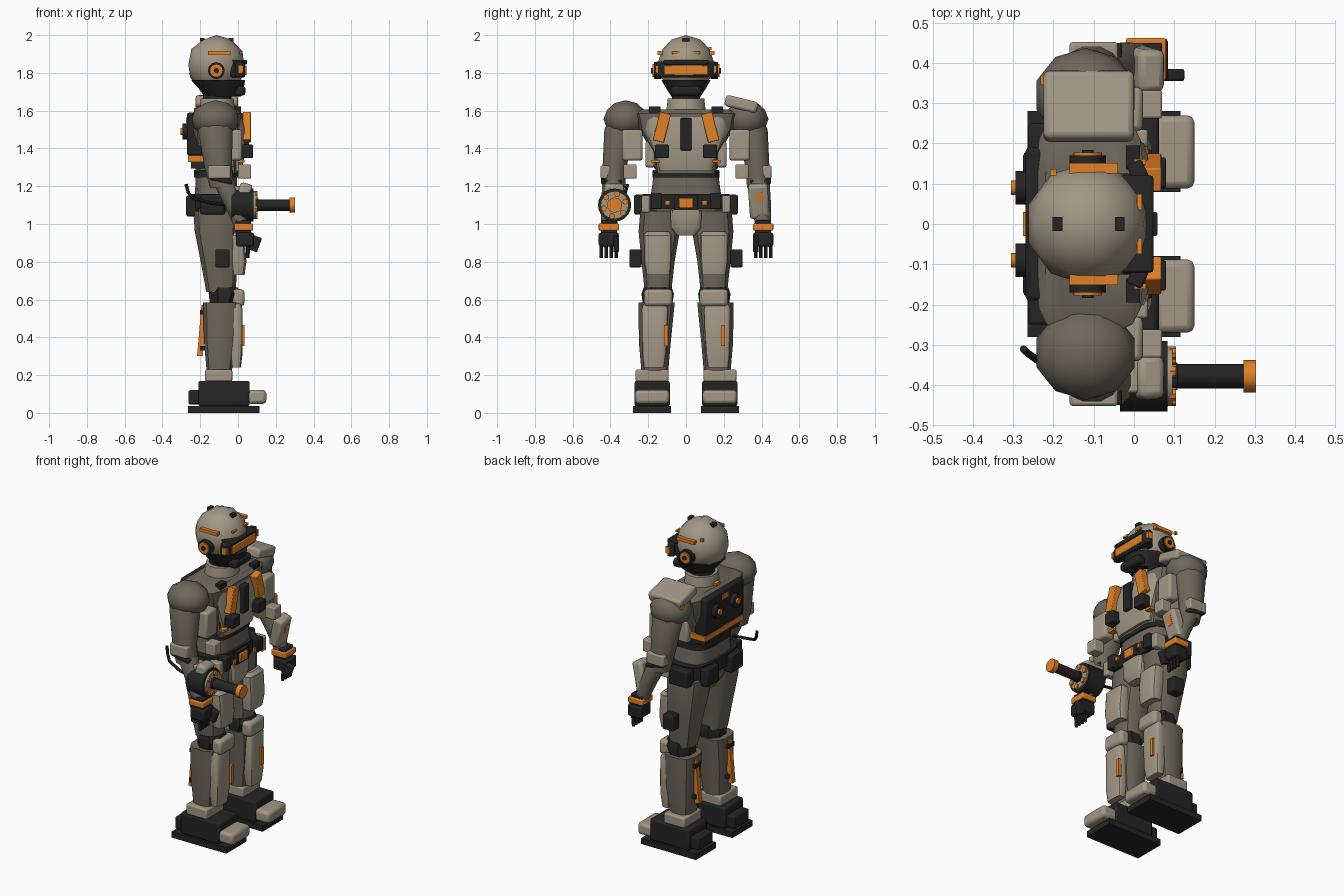
import bpy, bmesh, math
from mathutils import Vector, Euler

cube = bpy.data.objects.get("Cube")
if cube:
    bpy.data.objects.remove(cube, do_unlink=True)


def material(name, rgb):
    m = bpy.data.materials.new(name)
    m.use_nodes = True
    m.diffuse_color = (*rgb, 1)
    m.node_tree.nodes["Principled BSDF"].inputs["Base Color"].default_value = (*rgb, 1)
    return m


BEIGE = material("beige_armour", (.36, .31, .235))
BROWN = material("brown_suit", (.155, .133, .105))
DARK = material("dark_rubber", (.018, .018, .019))
ORANGE = material("orange_trim", (.75, .22, .02))


def finish(name, bm, mat, bevel=0, smooth=True):
    bmesh.ops.recalc_face_normals(bm, faces=bm.faces)
    me = bpy.data.meshes.new(name)
    bm.to_mesh(me)
    bm.free()
    me.materials.append(mat)
    ob = bpy.data.objects.new(name, me)
    bpy.context.collection.objects.link(ob)
    if bevel:
        mod = ob.modifiers.new("soft_edges", "BEVEL")
        mod.width, mod.segments = bevel, 2
    if smooth:
        bpy.ops.object.select_all(action="DESELECT")
        ob.select_set(True)
        bpy.context.view_layer.objects.active = ob
        bpy.ops.object.shade_smooth_by_angle(angle=math.radians(35))
    return ob


def box(name, x, y, z, mat, bevel=0, rot=(0, 0, 0)):
    """Box from its (low, high) range on each axis, turned about its centre."""
    bm = bmesh.new()
    bmesh.ops.create_cube(bm, size=1)
    turn = Euler([math.radians(a) for a in rot]).to_matrix()
    mid = Vector([(a + b) / 2 for a, b in (x, y, z)])
    for v in bm.verts:
        v.co = turn @ Vector([c * (b - a) for c, (a, b) in zip(v.co, (x, y, z))]) + mid
    return finish(name, bm, mat, bevel, bevel > 0)


def rod(name, a, b, r, mat, r2=None, sides=16):
    bm = bmesh.new()
    a, b = Vector(a), Vector(b)
    bmesh.ops.create_cone(bm, cap_ends=True, segments=sides, radius1=r,
                          radius2=r if r2 is None else r2, depth=(b - a).length)
    q = (b - a).to_track_quat("Z", "Y")
    for v in bm.verts:
        v.co = q @ v.co + (a + b) / 2
    return finish(name, bm, mat)


def loft(name, sections, mat, sides=12, square=1):
    """Skin over level sections (x, y, z, radius x, radius y)."""
    bm = bmesh.new()
    rings = []
    for x, y, z, rx, ry in sections:
        ring = []
        for i in range(sides):
            t = 2 * math.pi * (i + .5) / sides
            c, s = math.cos(t), math.sin(t)
            ring.append(bm.verts.new((x + rx * math.copysign(abs(c) ** square, c),
                                      y + ry * math.copysign(abs(s) ** square, s), z)))
        rings.append(ring)
    for lo, hi in zip(rings, rings[1:]):
        for i in range(sides):
            j = (i + 1) % sides
            bm.faces.new((lo[i], lo[j], hi[j], hi[i]))
    bm.faces.new(rings[0])
    bm.faces.new(rings[-1])
    return finish(name, bm, mat)


def ball(name, centre, size, mat):
    bm = bmesh.new()
    bmesh.ops.create_icosphere(bm, subdivisions=2, radius=1)
    for v in bm.verts:
        v.co = Vector([c * s for c, s in zip(v.co, size)]) + Vector(centre)
    return finish(name, bm, mat)


# Head and helmet
ball("helmet", (-.115, 0, 1.845), (.155, .152, .155), BEIGE)
loft("jaw_guard", [(-.08, 0, 1.675, .1, .08), (-.09, 0, 1.72, .125, .11),
                   (-.105, 0, 1.762, .148, .135)], DARK)
box("chin_mask", (-.02, .04), (-.08, .08), (1.68, 1.73), DARK, .015)
box("visor_frame", (-.04, .038), (-.125, .125), (1.775, 1.855), DARK, .012)
box("visor", (0, .045), (-.115, .115), (1.788, 1.84), ORANGE, .004)
box("visor_brow", (-.04, .048), (-.12, .12), (1.845, 1.868), DARK, .006)
box("helmet_sensor", (-.208, -.192), (.12, .136), (1.92, 1.936), ORANGE)
for x in (-.19, -.035):
    box("crown_stud", (x - .012, x + .012), (-.018, .018), (1.965, 1.985), DARK)
loft("neck", [(-.11, 0, 1.58, .1, .11), (-.11, 0, 1.665, .09, .1)], BEIGE)
rod("neck_seal", (-.11, 0, 1.65), (-.11, 0, 1.7), .075, DARK)
box("nape_light", (-.222, -.195), (-.02, .02), (1.598, 1.62), ORANGE)

# Torso
loft("torso", [(-.11, 0, 1.27, .115, .16), (-.11, 0, 1.38, .12, .18),
               (-.11, 0, 1.5, .135, .25), (-.11, 0, 1.585, .135, .268),
               (-.11, 0, 1.605, .11, .235)], BROWN, 16, .4)
loft("chest_plate", [(-.02, 0, 1.28, .04, .14), (-.02, 0, 1.36, .055, .16),
                     (-.02, 0, 1.5, .06, .215), (-.03, 0, 1.585, .05, .225)], BEIGE, 16, .45)
loft("abdomen", [(-.115, 0, 1.14, .115, .19), (-.115, 0, 1.25, .11, .175)], BROWN, 16, .6)
loft("waist_band", [(-.115, 0, 1.245, .12, .18), (-.115, 0, 1.285, .12, .178)], DARK, 16, .6)
box("chest_spine", (.02, .058), (-.03, .03), (1.39, 1.56), DARK, .005)
loft("belt", [(-.115, 0, 1.08, .13, .23), (-.115, 0, 1.16, .13, .23)], DARK, 16, .55)
box("belt_buckle_base", (0, .035), (-.06, .06), (1.075, 1.15), DARK)
box("belt_buckle", (.03, .045), (-.038, .038), (1.085, 1.138), ORANGE, .004)
loft("pelvis", [(-.11, 0, .95, .07, .06), (-.11, 0, 1.02, .11, .16),
                (-.11, 0, 1.09, .12, .21)], BROWN, 12, .7)
loft("groin_plate", [(-.02, 0, .94, .03, .05), (-.01, 0, .98, .04, .08),
                     (-.01, 0, 1.075, .04, .085)], BEIGE, 12, .5)

# Backpack
box("backpack", (-.27, -.19), (-.19, .19), (1.362, 1.59), DARK, .012)
box("backpack_trim", (-.266, -.12), (-.19, .19), (1.328, 1.362), ORANGE)
box("backpack_base", (-.25, -.15), (-.17, .17), (1.295, 1.335), DARK)
box("backpack_label", (-.276, -.268), (-.03, .03), (1.535, 1.565), ORANGE)

for s, side in ((1, "left"), (-1, "right")):
    def pair(name, x, y, z, mat, bevel=0, rot=(0, 0, 0)):
        return box(side + "_" + name, x, sorted((s * y[0], s * y[1])), z, mat, bevel,
                   (s * rot[0], rot[1], s * rot[2]))

    def limb(name, sections, mat, sides=12, square=1):
        return loft(side + "_" + name, [(x, s * y, z, a, b) for x, y, z, a, b in sections],
                    mat, sides, square)

    def stick(name, a, b, r, mat, r2=None, sides=12):
        return rod(side + "_" + name, (a[0], s * a[1], a[2]), (b[0], s * b[1], b[2]),
                   r, mat, r2, sides)

    # Earphones and helmet trim
    stick("ear_cup", (-.115, .13, 1.812), (-.115, .17, 1.812), .045, DARK)
    stick("ear_cap", (-.115, .16, 1.812), (-.115, .178, 1.812), .035, ORANGE)
    stick("ear_hub", (-.115, .17, 1.812), (-.115, .184, 1.812), .014, DARK)
    pair("cheek_pad", (-.01, .03), (.105, .155), (1.78, 1.86), DARK, .006, (0, 0, 25))
    pair("cheek_light", (0, .03), (.148, .162), (1.80, 1.84), ORANGE)
    pair("helmet_stripe", (-.16, -.04), (.125, .151), (1.895, 1.915), ORANGE)
    pair("helmet_brow_light", (.008, .02), (.035, .075), (1.9, 1.912), ORANGE)

    # Chest kit
    pair("chest_strap", (.025, .068), (.098, .158), (1.435, 1.59), ORANGE, .004, (14, 0, 0))
    pair("chest_pouch", (.02, .08), (.09, .165), (1.35, 1.42), DARK, .006)
    pair("collar_clip", (-.02, .015), (.135, .195), (1.59, 1.622), DARK)
    pair("rib_light", (0, .035), (.14, .185), (1.325, 1.34), ORANGE)
    pair("flank_panel", (-.16, -.02), (.165, .215), (1.30, 1.44), BEIGE, .012)
    stick("pack_knob_base", (-.26, .09, 1.49), (-.294, .09, 1.49), .042, DARK)
    stick("pack_knob", (-.28, .09, 1.49), (-.305, .09, 1.49), .018, ORANGE)

    # Belt kit
    pair("hip_pouch", (-.2, -.07), (.2, .275), (1.05, 1.155), DARK, .01)
    pair("back_pouch", (-.275, -.21), (.06, .18), (1.04, 1.15), DARK, .01)
    pair("front_pouch", (-.01, .045), (.13, .185), (1.08, 1.165), DARK, .006)
    pair("front_pouch_light", (.04, .05), (.085, .11), (1.10, 1.125), ORANGE)
    pair("belt_case", (-.04, .035), (.19, .235), (1.06, 1.15), BEIGE, .008)

    # Shoulder and arm
    ball(side + "_shoulder", (-.12, s * .32, 1.555), (.128, .117, .1), BROWN)
    limb("upper_arm", [(-.085, .383, 1.19, .065, .062), (-.105, .378, 1.3, .075, .066),
                       (-.12, .355, 1.5, .095, .08), (-.12, .33, 1.58, .08, .07)], BROWN)
    limb("forearm", [(.02, .408, .98, .04, .042), (-.02, .4, 1.1, .053, .052),
                     (-.075, .387, 1.22, .06, .058), (-.1, .38, 1.27, .05, .05)], BROWN)
    pair("bicep_plate", (-.05, .022), (.23, .34), (1.335, 1.5), BEIGE, .014)
    pair("elbow_block", (.0, .07), (.262, .332), (1.24, 1.315), BEIGE, .006)
    pair("elbow_plate", (-.16, -.04), (.38, .452), (1.24, 1.31), BEIGE, .008)
    pair("elbow_strap", (-.15, -.03), (.34, .45), (1.222, 1.245), DARK, .006, (0, 12, 0))
    pair("forearm_plate", (-.01, .057), (.333, .438), (1.03, 1.215), BEIGE, .016, (4, 14, 0))
    pair("wrist_band", (-.02, .08), (.355, .462), (.965, 1.002), ORANGE, .006)
    pair("wrist_seal", (-.012, .07), (.365, .45), (.94, 1.02), DARK, .006)
    pair("palm", (-.01, .085), (.355, .462), (.88, .955), DARK, .012)
    for i in range(4):
        y = .37 + .026 * i
        stick("finger", (.055, y, .9), (.05, y, .82), .012, DARK, .01, 6)
    pair("thumb", (.07, .115), (.355, .385), (.855, .935), DARK, .006, (0, 20, 0))

    # Leg
    limb("thigh", [(-.09, .148, .64, .08, .072), (-.1, .148, .8, .1, .09),
                   (-.115, .142, .96, .117, .112), (-.115, .13, 1.07, .125, .115)], BROWN, 12, .8)
    limb("thigh_plate", [(.0, .147, .73, .035, .065), (.0, .15, .8, .045, .073),
                         (-.01, .15, .94, .045, .075), (-.015, .15, .96, .03, .06)],
         BEIGE, 16, .5)
    pair("thigh_pouch", (-.12, -.045), (.235, .3), (.77, .865), DARK, .008)
    limb("knee_joint", [(-.08, .15, .58, .075, .085), (-.07, .15, .63, .092, .093),
                        (-.075, .15, .665, .08, .08)], DARK, 8)
    pair("knee_pad", (-.03, .035), (.072, .222), (.565, .655), BEIGE, .018)
    limb("shin", [(-.1, .165, .19, .065, .07), (-.095, .165, .38, .087, .087),
                  (-.09, .155, .585, .098, .098)], BROWN, 12, .7)
    limb("shin_plate", [(-.01, .17, .24, .025, .055), (-.01, .168, .32, .035, .065),
                        (-.01, .165, .55, .035, .07), (-.015, .165, .58, .03, .06)],
         BEIGE, 16, .45)
    stripe = .15 * s + .045
    box(side + "_shin_light", (.015, .035), (stripe - .011, stripe + .011), (.355, .465), ORANGE)
    pair("calf_strip", (-.205, -.175), (.15, .18), (.3, .57), ORANGE, 0, (0, 5, 0))
    for z in (.33, .52):
        pair("calf_clip", (-.2, -.16), (.135, .195), (z, z + .025), DARK)

    # Boot
    pair("ankle_cuff", (-.175, -.03), (.092, .268), (.165, .23), BEIGE, .01)
    pair("boot", (-.21, .062), (.085, .272), (.035, .17), DARK, .012)
    pair("heel", (-.262, -.19), (.105, .25), (.045, .12), DARK, .008)
    pair("toe_cap", (.05, .15), (.088, .27), (.048, .122), BEIGE, .018)
    pair("sole", (-.265, .115), (.08, .28), (0, .036), DARK)

# Left arm extras
box("left_shoulder_pad", (-.225, 0), (.205, .38), (1.605, 1.665), BEIGE, .015, (-14, 0, 0))
box("left_shoulder_light", (-.232, -.2), (.345, .37), (1.59, 1.615), ORANGE)
box("left_forearm_light", (.045, .065), (.373, .405), (1.115, 1.17), ORANGE, 0, (4, 14, 0))

# Right arm cannon
gy, gz = -.378, 1.1
rod("cannon_drum", (-.035, gy, gz), (.083, gy, gz), .088, DARK, sides=20)
rod("cannon_flange", (.08, gy, gz), (.095, gy, gz), .074, BEIGE, sides=20)
rod("cannon_ring", (.09, gy, gz), (.108, gy, gz), .034, DARK)
rod("cannon_barrel", (.1, gy, gz), (.275, gy, gz), .03, DARK)
rod("cannon_muzzle", (.272, gy, gz), (.303, gy, gz), .04, ORANGE)
for i in range(6):
    t = math.tau * i / 6 + .3
    y, z = gy + .06 * math.cos(t), gz + .06 * math.sin(t)
    rod("cannon_bolt", (.09, y, z), (.104, y, z), .016, ORANGE, sides=8)
box("cannon_mount", (-.06, .06), (-.42, -.33), (1.17, 1.2), BEIGE, .008)

# Cannon cable
path = [(-.275, -.31, 1.21), (-.262, -.322, 1.165), (-.235, -.342, 1.135),
        (-.14, -.37, 1.11), (-.03, gy, gz)]
for a, b in zip(path, path[1:]):
    rod("cannon_cable", a, b, .009, DARK, sides=8)
